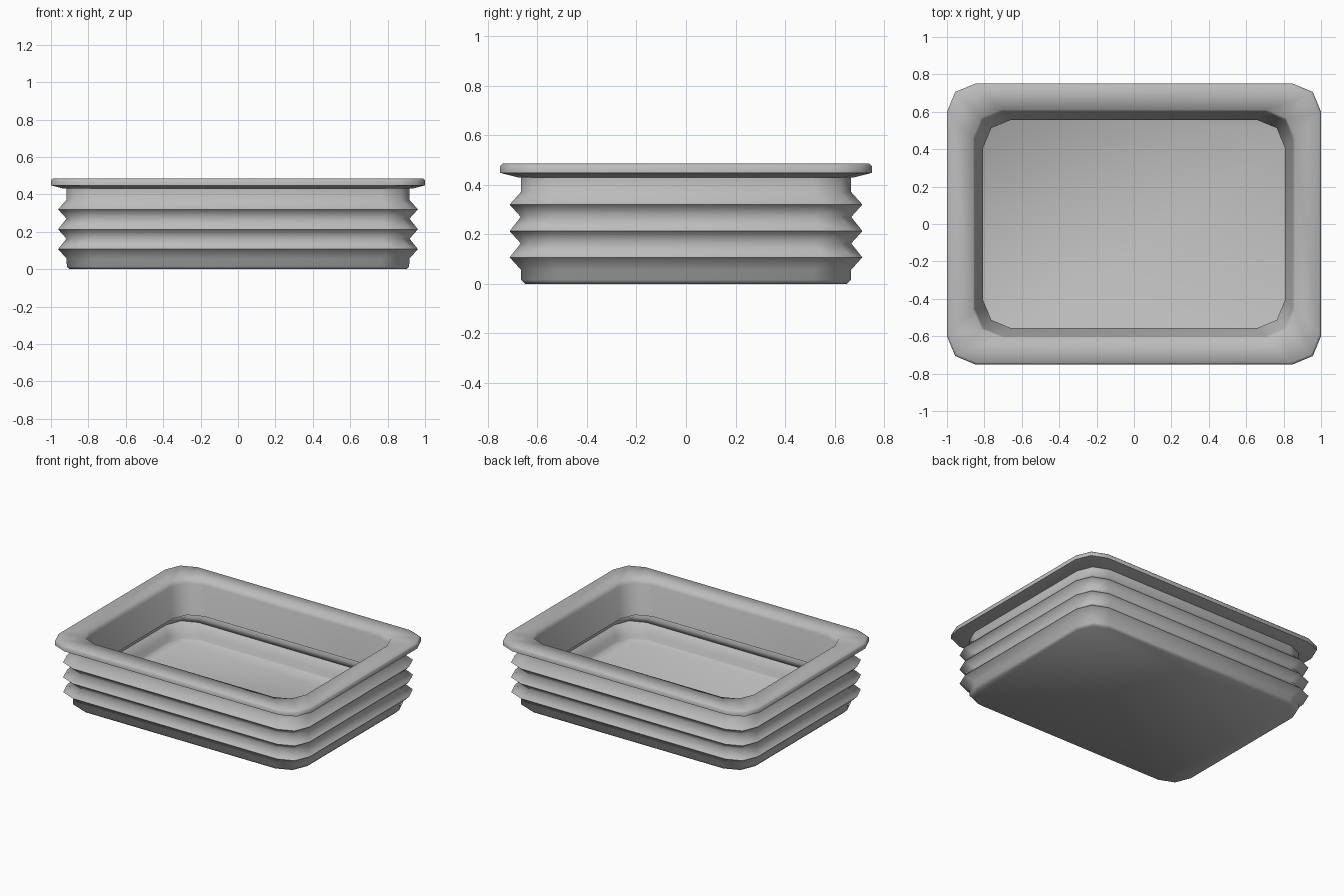
import bpy
import bmesh
import math

cube = bpy.data.objects.get("Cube")
if cube:
    bpy.data.objects.remove(cube, do_unlink=True)

grey = bpy.data.materials.new("plain grey")
grey.use_nodes = True
colour = (0.5, 0.5, 0.5, 1)
grey.diffuse_color = colour
grey.node_tree.nodes["Principled BSDF"].inputs["Base Color"].default_value = colour

CORNER = 0.15     # corner radius shared by every ring
DEPTH_GAP = 0.25  # the tray is this much shorter in y (half size)


def ring(bm, half_x, z):
    """Rounded rectangle with two segments per corner."""
    half_y = half_x - DEPTH_GAP
    verts = []
    for quarter, (sx, sy) in enumerate([(1, 1), (-1, 1), (-1, -1), (1, -1)]):
        for step in range(3):
            a = math.radians(quarter * 90 + step * 45)
            verts.append(bm.verts.new((sx * (half_x - CORNER) + CORNER * math.cos(a),
                                       sy * (half_y - CORNER) + CORNER * math.sin(a), z)))
    return verts


# Profile (half width, height, sharp) from the base, up the bellows and over the lip
profile = [(0.90, 0, False), (0.915, 0.015, False)]
for crest in (0.107, 0.213, 0.32):
    profile += [(0.917, crest - 0.05, False), (0.962, crest, True)]
profile += [(0.917, 0.37, False), (0.917, 0.43, True),
            (0.93, 0.43, False), (1.0, 0.448, True),
            (1.0, 0.476, False), (0.99, 0.485, False),
            (0.86, 0.485, False), (0.85, 0.45, False), (0.807, 0.25, False)]

bm = bmesh.new()
rings = [ring(bm, w, z) for w, z, _ in profile]
bm.faces.new(list(reversed(rings[0])))
for low, high in zip(rings, rings[1:]):
    for i in range(len(low)):
        j = (i + 1) % len(low)
        bm.faces.new((low[i], low[j], high[j], high[i]))
for face in bm.faces:
    face.smooth = True

# Crisp bellows crests and lip edge
for loop, (_, _, sharp) in zip(rings, profile):
    if sharp:
        for i, v in enumerate(loop):
            bm.edges.get((v, loop[(i + 1) % len(loop)])).smooth = False

mesh = bpy.data.meshes.new("ribbed_tray")
bm.to_mesh(mesh)
bm.free()
mesh.materials.append(grey)
tray = bpy.data.objects.new("ribbed_tray", mesh)
bpy.context.collection.objects.link(tray)
